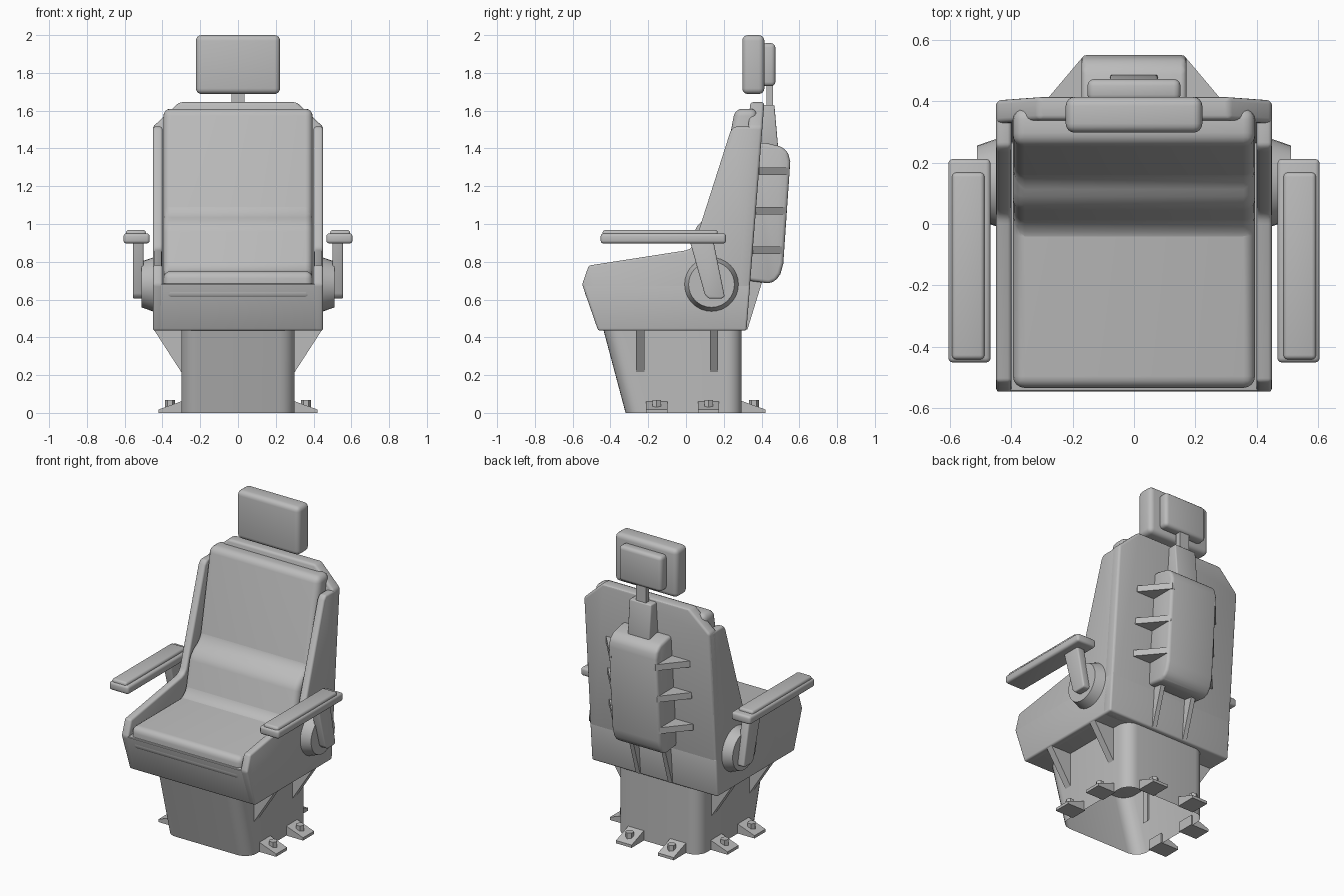
import bpy, bmesh, math
from mathutils import Matrix, Vector

if "Cube" in bpy.data.objects:
    bpy.data.objects.remove(bpy.data.objects["Cube"], do_unlink=True)

GREY = (0.5, 0.5, 0.5, 1)
grey = bpy.data.materials.new("plain_grey")
grey.use_nodes = True
grey.diffuse_color = GREY
grey.node_tree.nodes["Principled BSDF"].inputs["Base Color"].default_value = GREY


def finish(name, bm, bevel=0.0, segments=3, angle=30):
    """Round the sharp edges, then turn the bmesh into a shaded object."""
    bmesh.ops.recalc_face_normals(bm, faces=bm.faces)
    if bevel:
        sharp = [e for e in bm.edges if len(e.link_faces) == 2
                 and e.calc_face_angle() > math.radians(25)]
        bmesh.ops.bevel(bm, geom=sharp, offset=bevel, segments=segments,
                        profile=0.5, affect='EDGES', clamp_overlap=True)
    mesh = bpy.data.meshes.new(name)
    bm.to_mesh(mesh)
    bm.free()
    mesh.materials.append(grey)
    ob = bpy.data.objects.new(name, mesh)
    bpy.context.collection.objects.link(ob)
    bpy.ops.object.select_all(action='DESELECT')
    ob.select_set(True)
    bpy.context.view_layer.objects.active = ob
    bpy.ops.object.shade_smooth_by_angle(angle=math.radians(angle))
    return ob


def prism(name, points, a, b, axis='x', bevel=0.0, segments=3, warp=None, matrix=None):
    """Extrude a 2D outline from a to b along an axis; warp may move each vertex."""
    place = {'x': lambda u, v, d: (d, u, v),
             'y': lambda u, v, d: (u, d, v),
             'z': lambda u, v, d: (u, v, d)}[axis]
    bm = bmesh.new()
    rings = [[bm.verts.new(place(u, v, d)) for u, v in points] for d in (a, b)]
    bm.faces.new(rings[0])
    bm.faces.new(rings[1])
    for i in range(len(points)):
        j = (i + 1) % len(points)
        bm.faces.new((rings[0][i], rings[0][j], rings[1][j], rings[1][i]))
    if warp:
        for v in bm.verts:
            warp(v.co)
    if matrix:
        bm.transform(matrix)
    return finish(name, bm, bevel, segments)


def box(name, x, y, z, bevel=0.0, segments=3, matrix=None):
    outline = [(x[0], y[0]), (x[1], y[0]), (x[1], y[1]), (x[0], y[1])]
    return prism(name, outline, z[0], z[1], 'z', bevel, segments, matrix=matrix)


def lean(co):
    """Shift a vertex back to follow the reclined rear shell."""
    co.y += 0.32 + 0.079 * (co.z - 0.44)


# Hollow pedestal, open underneath, with rounded corners and a raked front
bm = bmesh.new()
outline = []
for cx, cy, start in ((0.22, 0.215, 0), (-0.22, 0.215, 90), (-0.22, -0.24, 180), (0.22, -0.24, 270)):
    for k in range(7):
        t = math.radians(start + k * 15)
        outline.append((cx + 0.08 * math.cos(t), cy + 0.08 * math.sin(t)))
low = [bm.verts.new((x, y, 0)) for x, y in outline]
high = [bm.verts.new((x, y - (0.12 if y < 0 else 0), 0.45)) for x, y in outline]
for i in range(len(outline)):
    j = (i + 1) % len(outline)
    bm.faces.new((low[i], low[j], high[j], high[i]))
finish("pedestal", bm)

# Bolted feet: two on each side, two behind
feet = [("right", -0.155, 180), ("right", 0.12, 180), ("left", -0.155, 0), ("left", 0.12, 0),
        ("rear", -0.15, 90), ("rear", 0.15, 90)]
for n, (side, offset, turn) in enumerate(feet):
    spot = (0, offset, 0) if side != "rear" else (offset, 0, 0)
    m = Matrix.Translation(spot) @ Matrix.Rotation(math.radians(turn), 4, 'Z')
    prism(f"{side}_foot_{n}", [(0.29, 0), (0.42, 0), (0.42, 0.018), (0.29, 0.065)],
          -0.056, 0.056, 'y', matrix=m)
    nut = [(0.36 + 0.026 * math.cos(k * math.pi / 3), 0.026 * math.sin(k * math.pi / 3)) for k in range(6)]
    prism(f"{side}_foot_bolt_{n}", nut, 0.01, 0.068, 'z', matrix=m)

# Seat pan and reclined rear shell
prism("seat_pan", [(-0.55, 0.685), (-0.465, 0.435), (0.32, 0.435), (0.34, 0.685)],
      -0.45, 0.45, bevel=0.012)
prism("rear_shell", [(-0.45, 0.435), (0.45, 0.435), (0.45, 1.515), (0.31, 1.645), (-0.31, 1.645), (-0.45, 1.515)],
      -0.075, 0, 'y', bevel=0.015, warp=lean)

# Cushion: seat, lumbar roll and backrest in one section
prism("cushion", [(-0.535, 0.6), (-0.535, 0.75), (-0.04, 0.75), (-0.005, 0.765), (0.012, 0.8),
                  (0.045, 0.96), (0.06, 0.99), (0.09, 1.02), (0.145, 1.055), (0.16, 1.09),
                  (0.26, 1.61), (0.38, 1.61), (0.31, 0.6)],
      -0.395, 0.395, bevel=0.04, segments=4)

side_outline = [(-0.55, 0.68), (-0.515, 0.78), (0.0, 0.86), (0.025, 0.87), (0.045, 0.895), (0.235, 1.49),
                (0.255, 1.515), (0.4, 1.515), (0.32, 0.435), (-0.465, 0.435)]
hub = [(0.135 + 0.146 * math.cos(k * math.pi / 16), 0.68 + 0.146 * math.sin(k * math.pi / 16)) for k in range(32)]


def hub_taper(co):
    if abs(co.x) > 0.5:
        co.y = 0.135 + (co.y - 0.135) * 0.83
        co.z = 0.68 + (co.z - 0.68) * 0.83


for side, s in (("left", 1), ("right", -1)):
    # Side panel and armrest
    prism(f"{side}_side_panel", side_outline, s * 0.4, s * 0.45, bevel=0.012)
    prism(f"{side}_arm_hub", hub, s * 0.44, s * 0.512, warp=hub_taper)
    prism(f"{side}_arm_strut", [(0.02, 0.91), (0.145, 0.91), (0.205, 0.615), (0.19, 0.605), (0.12, 0.605), (0.1, 0.625)],
          s * 0.5, s * 0.556, bevel=0.014)
    box(f"{side}_armrest", (s * 0.468, s * 0.606), (-0.452, 0.212), (0.897, 0.95), 0.015)
    box(f"{side}_arm_pad", (s * 0.488, s * 0.594), (-0.442, 0.168), (0.93, 0.968), 0.014)
    # Gussets under the seat
    for label, y in (("front", -0.243), ("rear", 0.148)):
        prism(f"{side}_{label}_gusset", [(s * 0.29, 0.2), (s * 0.29, 0.44), (s * 0.445, 0.44)],
              y - 0.022, y + 0.022, 'y')
    # Cooling fins beside the pack
    for n, z in enumerate((0.86, 1.07, 1.28)):
        back = 0.375 + 0.079 * (z - 0.86)
        prism(f"{side}_fin_{n}", [(s * 0.15, back - 0.04), (s * 0.3, back - 0.04), (s * 0.3, back - 0.02),
                                  (s * 0.165, back + 0.14), (s * 0.15, back + 0.14)], z - 0.02, z + 0.02, 'z')
    # Rib below the pack
    prism(f"{side}_lower_rib", [(0.3, 0.46), (0.325, 0.44), (0.405, 0.7), (0.33, 0.72)],
          s * 0.1, s * 0.13)

# Equipment pack on the back
prism("back_pack", [(0.33, 0.7), (0.44, 0.685), (0.475, 0.7), (0.5, 0.735), (0.515, 0.79), (0.552, 1.33),
                    (0.54, 1.38), (0.505, 1.41), (0.42, 1.43), (0.36, 1.43)],
      -0.172, 0.172, bevel=0.022)

# Headrest and its mounting
prism("neck_bracket", [(0.37, 1.38), (0.49, 1.38), (0.468, 1.63), (0.38, 1.63)], -0.078, 0.078, bevel=0.008)
box("neck_post", (-0.035, 0.035), (0.425, 0.46), (1.6, 1.8))
box("headrest", (-0.223, 0.223), (0.298, 0.415), (1.688, 2.0), 0.03, 4)
box("headrest_back", (-0.152, 0.152), (0.4, 0.473), (1.73, 1.957), 0.022)
